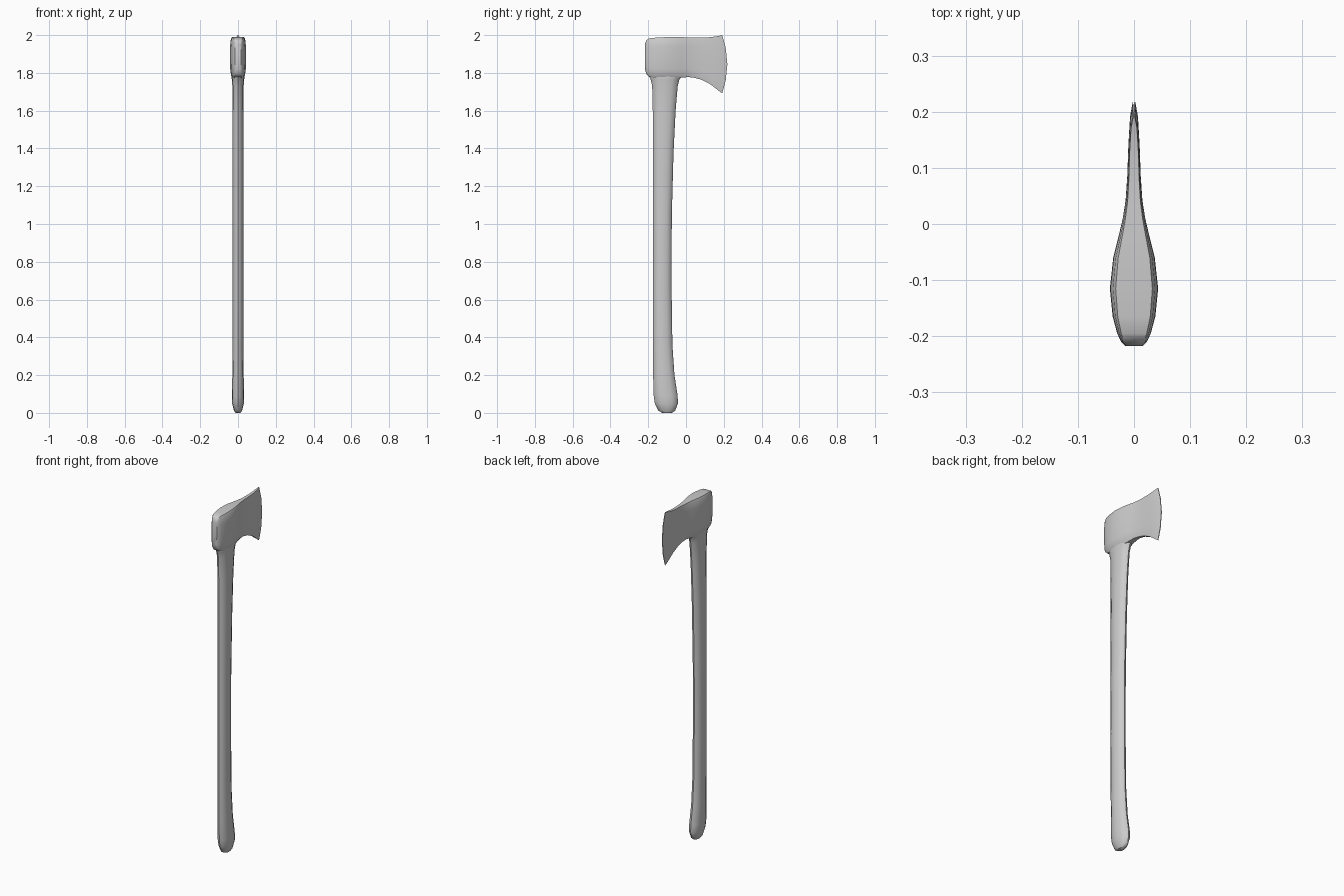
import bpy, bmesh
from math import cos, sin, pi


def loft(name, rings, angle):
    """Skin a list of equal-length closed rings and cap both ends."""
    bm = bmesh.new()
    rows = [[bm.verts.new(p) for p in ring] for ring in rings]
    n = len(rows[0])
    for a, b in zip(rows, rows[1:]):
        for i in range(n):
            j = (i + 1) % n
            bm.faces.new((a[i], a[j], b[j], b[i]))
    bm.faces.new(rows[0])
    bm.faces.new(rows[-1])
    bmesh.ops.recalc_face_normals(bm, faces=bm.faces[:])
    mesh = bpy.data.meshes.new(name)
    bm.to_mesh(mesh)
    bm.free()
    ob = bpy.data.objects.new(name, mesh)
    bpy.context.collection.objects.link(ob)
    bpy.ops.object.select_all(action='DESELECT')
    ob.select_set(True)
    bpy.context.view_layer.objects.active = ob
    bpy.ops.object.shade_smooth_by_angle(angle=angle)
    return ob


# Handle: oval sections (height, back y, front y, half width)
handle = [
    (0.0, -0.125, -0.075, 0.014), (0.012, -0.147, -0.057, 0.022),
    (0.05, -0.165, -0.043, 0.031), (0.09, -0.171, -0.044, 0.033),
    (0.2, -0.174, -0.061, 0.030), (0.36, -0.175, -0.072, 0.028),
    (0.7, -0.175, -0.077, 0.028), (1.05, -0.175, -0.075, 0.028),
    (1.38, -0.175, -0.066, 0.029), (1.6, -0.176, -0.055, 0.029),
    (1.73, -0.179, -0.044, 0.030), (1.765, -0.187, -0.035, 0.033),
    (1.79, -0.2, -0.012, 0.034), (1.83, -0.2, -0.015, 0.020)]


def oval(z, y0, y1, w, n=12):
    c, r = (y0 + y1) / 2, (y1 - y0) / 2
    return [(w * sin(2 * pi * i / n), c - r * cos(2 * pi * i / n), z) for i in range(n)]


loft("handle", [oval(*s) for s in handle], 0.7)

# Head: chamfered sections (y, half width, bottom z, top z, forward bow)
head = [
    (-0.217, 0.016, 1.82, 1.955, 0), (-0.21, 0.023, 1.795, 1.972, 0),
    (-0.195, 0.030, 1.78, 1.983, 0), (-0.165, 0.038, 1.772, 1.986, 0),
    (-0.115, 0.043, 1.77, 1.989, 0), (-0.06, 0.037, 1.77, 1.99, 0),
    (-0.02, 0.027, 1.775, 1.989, 0), (0.01, 0.020, 1.778, 1.988, 0),
    (0.04, 0.015, 1.775, 1.987, 0.002), (0.08, 0.012, 1.765, 1.987, 0.005),
    (0.13, 0.010, 1.739, 1.989, 0.012), (0.17, 0.007, 1.708, 1.995, 0.022),
    (0.191, 0.002, 1.692, 2.0, 0.028)]
section = [(0, 0.6), (0.05, 0.82), (0.22, 0.96), (0.5, 1), (0.78, 0.98),
           (0.96, 0.88), (1, 0.76)]


def slab(y, w, z0, z1, bow):
    side = [(w * k, y + bow * (1 - (2 * t - 1) ** 2), z0 + (z1 - z0) * t) for t, k in section]
    return side + [(-x, yy, z) for x, yy, z in reversed(side)]


loft("head", [slab(*s) for s in head], 0.6)
